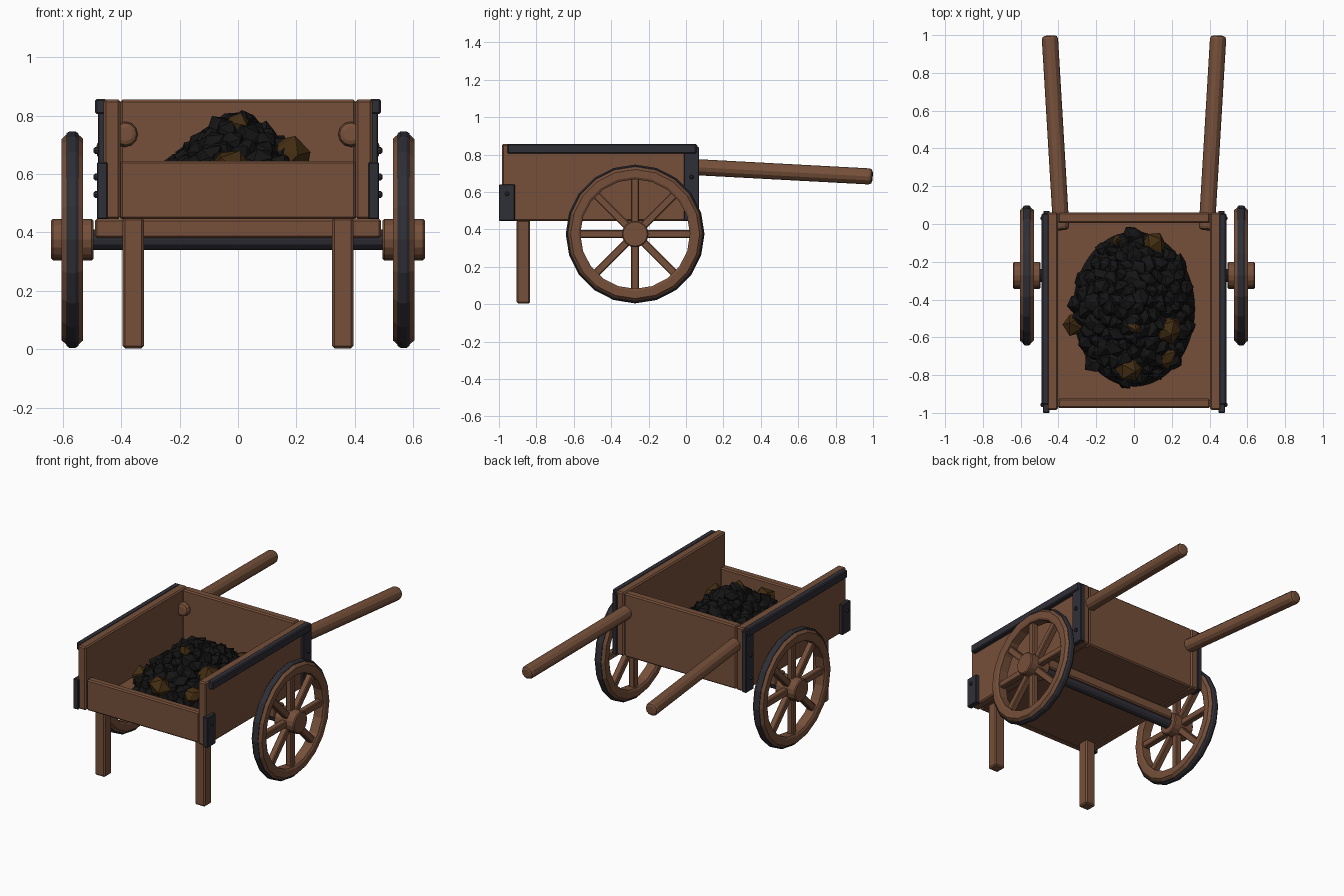
import bpy, bmesh, random
from math import radians, cos, sin, pi, sqrt
from mathutils import Vector, Matrix

cube = bpy.data.objects.get("Cube")
if cube:
    bpy.data.objects.remove(cube, do_unlink=True)
random.seed(7)


def material(name, r, g, b):
    m = bpy.data.materials.new(name)
    m.use_nodes = True
    m.diffuse_color = (r, g, b, 1)
    bsdf = m.node_tree.nodes["Principled BSDF"]
    bsdf.inputs["Base Color"].default_value = (r, g, b, 1)
    bsdf.inputs["Roughness"].default_value = 0.8
    return m


WOOD = material("brown wood", 0.18, 0.08, 0.042)
IRON = material("dark iron", 0.028, 0.028, 0.038)
COAL = material("black coal", 0.007, 0.007, 0.007)
ORE = material("brown ore", 0.055, 0.026, 0.006)


def finish(name, bm, mat, bevel=0, segments=1):
    bmesh.ops.recalc_face_normals(bm, faces=bm.faces)
    mesh = bpy.data.meshes.new(name)
    bm.to_mesh(mesh)
    bm.free()
    mesh.materials.append(mat)
    ob = bpy.data.objects.new(name, mesh)
    bpy.context.collection.objects.link(ob)
    if bevel:
        mod = ob.modifiers.new("Bevel", 'BEVEL')
        mod.width, mod.segments = bevel, segments
        mod.limit_method, mod.angle_limit = 'ANGLE', radians(50)
    return ob


def box(name, x, y, z, mat, bevel=0.008):
    """Box from three (low, high) ranges."""
    bm = bmesh.new()
    bmesh.ops.create_cube(bm, size=1)
    for v in bm.verts:
        v.co = Vector([(a + b) / 2 + c * (b - a) for c, (a, b) in zip(v.co, (x, y, z))])
    return finish(name, bm, mat, bevel)


def rod(name, a, b, radius, mat, sides=12, bevel=0, segments=1):
    """Cylinder between two points."""
    a, b = Vector(a), Vector(b)
    turn = (b - a).to_track_quat('Z', 'Y').to_matrix().to_4x4()
    bm = bmesh.new()
    bmesh.ops.create_cone(bm, cap_ends=True, segments=sides, radius1=radius, radius2=radius,
                          depth=(b - a).length, matrix=Matrix.Translation((a + b) / 2) @ turn)
    return finish(name, bm, mat, bevel, segments)


def ring(name, centre, profile, mat, sides=20):
    """Closed (x, radius) profile turned around the x axis."""
    bm = bmesh.new()
    loops = []
    for i in range(sides):
        t = 2 * pi * i / sides
        loops.append([bm.verts.new(centre + Vector((x, r * cos(t), r * sin(t)))) for x, r in profile])
    n = len(profile)
    for i in range(sides):
        p, q = loops[i], loops[(i + 1) % sides]
        for j in range(n):
            k = (j + 1) % n
            bm.faces.new((p[j], p[k], q[k], q[j]))
    return finish(name, bm, mat)


def both(lo, hi, s):
    return tuple(sorted((lo * s, hi * s)))


# Tray
box("floor", (-0.41, 0.41), (-0.95, 0.03), (0.447, 0.48), WOOD)
box("back_board", (-0.403, 0.403), (0.005, 0.06), (0.445, 0.855), WOOD)
box("front_board", (-0.403, 0.403), (-0.975, -0.925), (0.445, 0.645), WOOD)

# Axle
AXLE_Y, AXLE_Z = -0.272, 0.375
box("axle_beam", (-0.49, 0.49), (AXLE_Y - 0.05, AXLE_Y + 0.05), (0.38, 0.447), WOOD)
rod("axle", (-0.5, AXLE_Y, AXLE_Z), (0.5, AXLE_Y, AXLE_Z), 0.035, IRON)

for s, side in ((1, "left"), (-1, "right")):
    # Side board with iron fittings
    box(side + "_side_board", both(0.403, 0.46, s), (-0.985, 0.062), (0.445, 0.855), WOOD)
    box(side + "_top_rail", both(0.45, 0.489, s), (-0.955, 0.055), (0.805, 0.857), IRON, 0.006)
    box(side + "_front_bracket", both(0.447, 0.483, s), (-1.0, -0.915), (0.445, 0.64), IRON, 0.004)
    box(side + "_back_bracket", both(0.447, 0.48, s), (-0.012, 0.07), (0.445, 0.84), IRON, 0.004)
    for y, z in ((-0.957, 0.59), (0.03, 0.68), (0.03, 0.53)):
        rod(side + "_rivet", (0.47 * s, y, z), (0.494 * s, y, z), 0.012, IRON, 8, 0.005)

    # Leg and handle
    box(side + "_leg", both(0.322, 0.395, s), (-0.905, -0.833), (0.003, 0.45), WOOD)
    rod(side + "_handle", (0.385 * s, -0.032, 0.737), (0.446 * s, 0.997, 0.682),
        0.043, WOOD, 12, 0.018, 2)

    # Wheel
    centre = Vector((0.567 * s, AXLE_Y, AXLE_Z))
    ring(side + "_wheel_rim", centre,
         [(-0.03, 0.293), (0.03, 0.293), (0.037, 0.305), (0.037, 0.345),
          (0.02, 0.36), (-0.02, 0.36), (-0.037, 0.345), (-0.037, 0.305)], WOOD)
    ring(side + "_wheel_tyre", centre,
         [(-0.02, 0.35), (0.02, 0.35), (0.02, 0.364), (0.01, 0.371),
          (-0.01, 0.371), (-0.02, 0.364)], IRON)
    rod(side + "_hub", (0.495 * s, AXLE_Y, AXLE_Z), (0.64 * s, AXLE_Y, AXLE_Z), 0.071, WOOD, 16, 0.006)
    for i in range(8):
        bm = bmesh.new()
        bmesh.ops.create_cube(bm, size=1)
        bmesh.ops.scale(bm, vec=(0.04, 0.042, 0.26), verts=bm.verts)
        bmesh.ops.translate(bm, vec=(0, 0, 0.18), verts=bm.verts)
        bmesh.ops.rotate(bm, matrix=Matrix.Rotation(i * pi / 4, 3, 'X'), verts=bm.verts)
        bmesh.ops.translate(bm, vec=centre, verts=bm.verts)
        finish(side + "_spoke", bm, WOOD, 0.005)

# Coal heap
HEAP = Vector((0.0, -0.45, 0.47))
HEAP_X, HEAP_Y, HEAP_H = 0.33, 0.42, 0.35


def heap_height(x, y):
    r = min(1, sqrt((x / HEAP_X) ** 2 + ((y - HEAP.y) / HEAP_Y) ** 2))
    return HEAP.z + HEAP_H * (1 - r) ** 0.65


def lump(bm, at, size):
    """Rough stone added to a mesh."""
    turn = Matrix.Rotation(random.uniform(0, 6), 4, Vector((random.random(), 1, random.random())))
    made = bmesh.ops.create_icosphere(bm, subdivisions=1, radius=size,
                                      matrix=Matrix.Translation(at) @ turn)
    for v in made["verts"]:
        v.co = at + (v.co - at) * random.uniform(0.75, 1.2)
        v.co.z = max(v.co.z, HEAP.z)


coal = bmesh.new()
bmesh.ops.create_icosphere(coal, subdivisions=4, radius=1)
for v in coal.verts:
    if v.co.z > 0:
        x, y = HEAP.x + v.co.x * HEAP_X, HEAP.y + v.co.y * HEAP_Y
        v.co = Vector((x, y, heap_height(x, y) - 0.02))
    else:
        v.co = Vector((HEAP.x + v.co.x * HEAP_X, HEAP.y + v.co.y * HEAP_Y, HEAP.z))
COUNT = 110
for i in range(COUNT):
    r, t = 0.92 * sqrt((i + 0.5) / COUNT), i * 2.4
    x, y = HEAP.x + r * HEAP_X * cos(t), HEAP.y + r * HEAP_Y * sin(t)
    lump(coal, Vector((x, y, heap_height(x, y) - 0.03)), random.uniform(0.04, 0.062))
finish("coal_heap", coal, COAL)

# Ore lumps among the coal
ore = bmesh.new()
for x, y, size in ((-0.31, -0.53, 0.065), (0.11, -0.11, 0.065), (0.18, -0.56, 0.085),
                   (-0.03, -0.76, 0.07), (0.17, -0.71, 0.06), (0.0, -0.54, 0.045),
                   (-0.08, -0.09, 0.04)):
    lump(ore, Vector((x, y, heap_height(x, y) + 0.0)), size)
finish("ore_lumps", ore, ORE)
